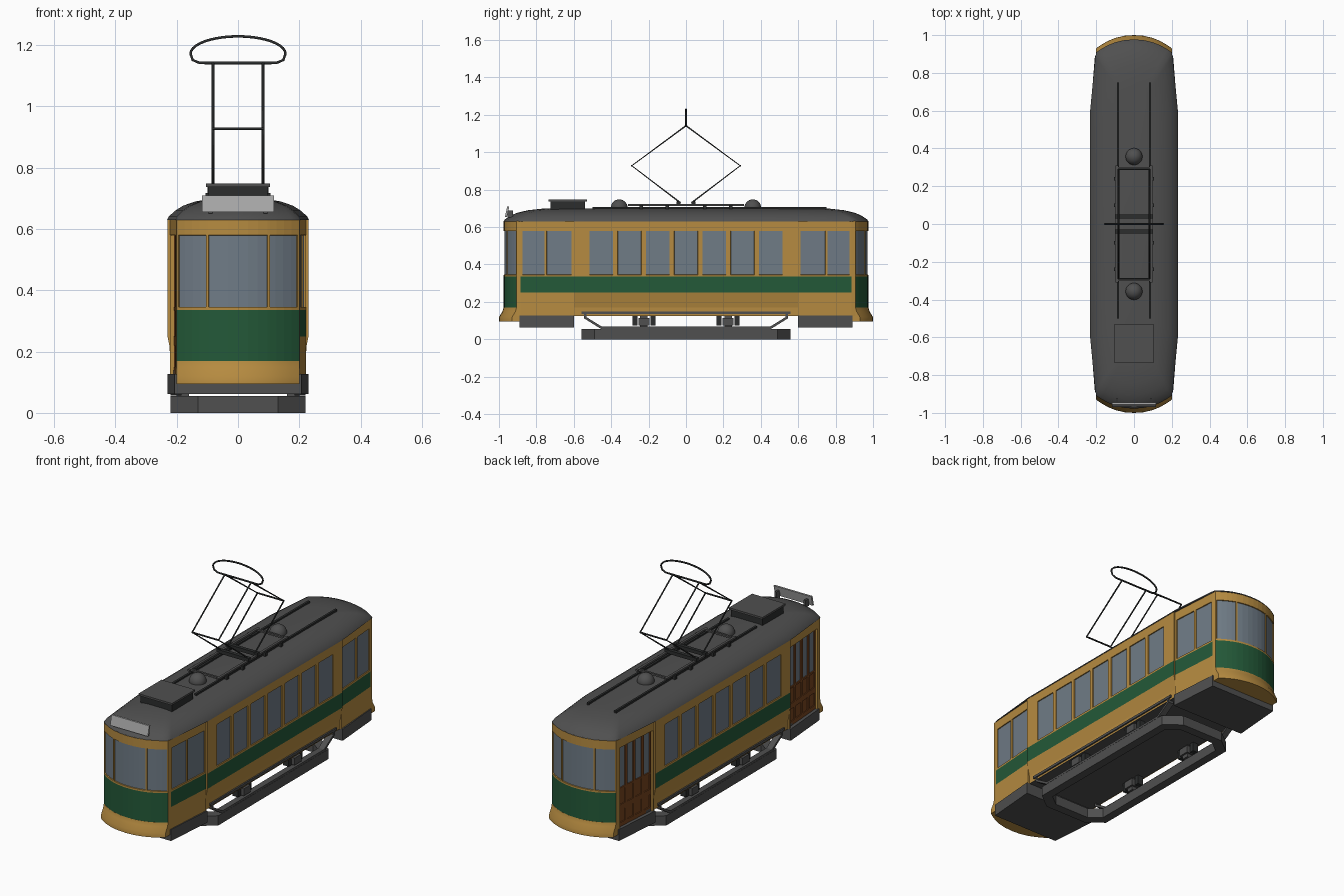
import bpy, bmesh, math
from mathutils import Vector

if "Cube" in bpy.data.objects:
    bpy.data.objects.remove(bpy.data.objects["Cube"])


def material(name, r, g, b):
    m = bpy.data.materials.new(name)
    m.diffuse_color = (r, g, b, 1)
    m.use_nodes = True
    m.node_tree.nodes["Principled BSDF"].inputs["Base Color"].default_value = m.diffuse_color
    return m


GOLD = material("gold paint", .47, .26, .052)
GREEN = material("green paint", .017, .10, .04)
GLASS = material("window glass", .16, .20, .24)
BROWN = material("door wood", .19, .06, .014)
GREY = material("roof grey", .08, .08, .08)
BLACK = material("black metal", .025, .027, .027)
SIGN = material("sign grey", .40, .40, .40)


def finish(name, bm, mats, smooth=False, fix=True):
    if fix:
        bmesh.ops.recalc_face_normals(bm, faces=bm.faces)
    me = bpy.data.meshes.new(name)
    bm.to_mesh(me)
    bm.free()
    for m in mats:
        me.materials.append(m)
    ob = bpy.data.objects.new(name, me)
    bpy.context.collection.objects.link(ob)
    if smooth:
        bpy.context.view_layer.objects.active = ob
        ob.select_set(True)
        bpy.ops.object.shade_smooth_by_angle(angle=math.radians(35))
        ob.select_set(False)
    return ob


def loft(name, loops, mat, smooth=False, closed=False):
    """Skin through loops of equal length; cap the ends, or join last to first."""
    bm = bmesh.new()
    rows = [[bm.verts.new(p) for p in lp] for lp in loops]
    n = len(rows[0])
    for a, b in zip(rows, rows[1:] + (rows[:1] if closed else [])):
        for i in range(n):
            j = (i + 1) % n
            bm.faces.new((a[i], a[j], b[j], b[i]))
    if not closed:
        bm.faces.new(rows[0][::-1])
        bm.faces.new(rows[-1])
    return finish(name, bm, [mat], smooth)


def flat(pts, z):
    return [(x, y, z) for x, y in pts]


def box(name, x0, x1, y0, y1, z0, z1, mat):
    pts = [(x0, y0), (x1, y0), (x1, y1), (x0, y1)]
    return loft(name, [flat(pts, z0), flat(pts, z1)], mat)


def tube(name, pts, r, mat, cyclic=False):
    cu = bpy.data.curves.new(name, 'CURVE')
    cu.dimensions = '3D'
    cu.bevel_depth, cu.bevel_resolution, cu.use_fill_caps = r, 1, True
    sp = cu.splines.new('POLY')
    sp.points.add(len(pts) - 1)
    for p, co in zip(sp.points, pts):
        p.co = (*co, 1)
    sp.use_cyclic_u = cyclic
    tmp = bpy.data.objects.new(name + "_path", cu)
    me = bpy.data.meshes.new_from_object(tmp)
    bpy.data.objects.remove(tmp)
    me.materials.clear()
    me.materials.append(mat)
    bpy.context.collection.objects.link(bpy.data.objects.new(name, me))


def nose_y(x):
    return .905 + .07 * (1 - (abs(x) / .2) ** 2.2)


# --- Body walls: plan stations for one quarter, each with a tag for its bay
# W window bay, M side wall, P plain post, D door frame, G door leaf, N nose pane, Q nose post
def quarter(door):
    pts, tags = [(.23, 0.0)], []

    def add(x, y, tag):
        pts.append((x, y))
        tags.append(tag)
    for k in range(4):
        add(.23, .0635 + .151 * k, 'W')
        add(.23, .0875 + .151 * k if k < 3 else .6, 'M')
    add(.222, .6, 'P')
    if door:
        bays = [(.61, 'P')]
        for k in range(4):
            y = .61 + .067 * k
            bays += [(y + .009, 'D'), (y + .058, 'G'), (y + .067, 'D')]
        bays.append((.885, 'P'))
    else:
        bays = [(.612, 'M'), (.745, 'W'), (.757, 'M'), (.875, 'W'), (.885, 'M')]
    for y, t in bays:
        add(.222 - .019 * (y - .6) / .285, y, t)
    add(.2, .905, 'P')
    for x, t in zip((.195, .175, .15, .125, .105, .097, .065, .033, 0), 'QNNNNQNNN'):
        add(x, nose_y(x), t)
    return pts, tags


# fix pane count: three and a half panes per half side
def trimmed(door):
    pts, tags = quarter(door)
    return pts, tags


stations = []
for sx, sy, door in ((1, 1, 0), (-1, 1, 1), (-1, -1, 1), (1, -1, 0)):
    pts, tags = trimmed(door)
    pts = [(sx * x, sy * y) for x, y in pts]
    if sx * sy < 0:
        pts, tags = pts[::-1], tags[::-1]
    stations += list(zip(pts, tags))

levels = [.125, .15, .17, .19, .22, .25, .335, .345, .58, .632]


def wall_point(p, z):
    x, y = p
    if abs(x) > .229 and z < .25:            # lower side panel tucks inward
        x = math.copysign(.23 - .016 * min(1, (.25 - z) / .08), x)
    return x, y, z


def paint(tag, z):
    if tag in 'WNG' and .345 < z < .58:
        return 2
    if tag in 'DG' and z < .58:
        return 3
    if tag in 'WM' and .25 < z < .335 or tag in 'NQ' and .17 < z < .335:
        return 1
    return 0


bm = bmesh.new()
grid = [[bm.verts.new(wall_point(p, z)) for p, _ in stations] for z in levels]
doors, glass, door_glass, panels = [], [], [], []
n = len(stations)
for k in range(len(levels) - 1):
    zc = (levels[k] + levels[k + 1]) / 2
    for i in range(n):
        j = (i + 1) % n
        tag = stations[i][1]
        f = bm.faces.new((grid[k][i], grid[k][j], grid[k + 1][j], grid[k + 1][i]))
        f.material_index = paint(tag, zc)
        if tag in 'DG' and zc < .58:
            doors.append(f)
        if f.material_index == 2:
            (door_glass if tag == 'G' else glass).append(f)
        if tag == 'G' and (.15 < zc < .22 or .25 < zc < .335):
            panels.append(f)
bm.normal_update()
for faces, depth, rim in ((doors, .012, 0), (glass, .005, 0), (door_glass, .005, 3), (panels, .004, 3)):
    res = bmesh.ops.inset_region(bm, faces=faces, thickness=.001, depth=-depth,
                                 use_even_offset=True, use_boundary=True)
    for f in res['faces']:
        f.material_index = rim
finish("body_walls", bm, [GOLD, GREEN, GLASS, BROWN], fix=False)


# --- Roof and floor from a simplified plan outline
def ring(q):
    a = q + [(-x, y) for x, y in q[-2::-1]]
    return a + [(-x, -y) for x, y in a]


plan = ring([(.23, .6), (.203, .885)] + [(x, nose_y(x)) for x in (.197, .175, .14, .1, .05, 0)])
layers = [(-.002, -.002, .63), (.005, .008, .642), (.025, .035, .66), (.05, .07, .676),
          (.09, .13, .69), (.15, .22, .70)]
loft("roof", [[(x * (1 - dx / .23), y * (1 - dy / .975), z) for x, y in plan]
              for dx, dy, z in layers], GREY, True)
inner = [(x * .92, y * .99) for x, y in plan]
loft("floor", [flat(inner, .126), flat(inner, .14)], GREY)

# --- Flared end skirts and step boxes
xs = [.2, .175, .14, .1, .05, 0, -.05, -.1, -.14, -.175, -.2]
for s, end in ((-1, "front"), (1, "rear")):
    loops = [[(x, s * (nose_y(x) + d), z) for x in xs] + [(-.2, s * .89, z), (.2, s * .89, z)]
             for z, d in ((.17, .001), (.15, .006), (.12, .024), (.095, .025))]
    loft(end + "_skirt", loops, GOLD, True)
    step = [(.23, s * .6), (.207, s * .89), (-.207, s * .89), (-.23, s * .6)]
    loft(end + "_step_box", [flat(step, .062), flat(step, .127)], GREY)


# --- Truck: guard ring, side trusses, axle boxes
def octagon(x, y, cx, cy, z):
    return [(a * u, b * v, z) for a, b, sw in ((1, 1, 0), (-1, 1, 1), (-1, -1, 0), (1, -1, 1))
            for u, v in ([(x, cy), (cx, y)] if not sw else [(cx, y), (x, cy)])]


o, i_ = (.22, .56, .13, .49), (.172, .51, .108, .46)
loft("guard_ring", [octagon(*o, 0), octagon(*o, .055), octagon(*i_, .055), octagon(*i_, 0)],
     GREY, closed=True)
outer = [(.545, .14), (.545, .112), (.455, .056)]
inside = [(.533, .14), (.533, .119), (.45, .068)]
truss = outer + [(-y, z) for y, z in outer[::-1]] + [(-y, z) for y, z in inside] + inside[::-1]
for s, side in ((-1, "left"), (1, "right")):
    loft(side + "_truss", [[(s * x, y, z) for y, z in truss] for x in (.185, .22)], GREY)
    box(side + "_truss_rail", s * .185, s * .222, -.56, .56, .135, .149, GREY)
    for e in (-1, 1):
        y = e * .225
        box(side + "_axle_box", s * .15, s * .215, y - .03, y + .03, .075, .115, GREY)
        box(side + "_axle_hanger", s * .16, s * .2, y - .02, y + .02, .055, .135, GREY)
        for d in (-.048, .048):
            box(side + "_spring", s * .165, s * .2, y + d - .013, y + d + .013, .075, .135, BLACK)

# --- Roof equipment
for s, end in ((-1, "front"), (1, "rear")):
    bm = bmesh.new()
    bmesh.ops.create_uvsphere(bm, u_segments=20, v_segments=12, radius=.045)
    bmesh.ops.translate(bm, verts=bm.verts, vec=(0, s * .357, .703))
    finish(end + "_roof_dome", bm, [GREY], True)
box("resistor_box", -.097, .097, -.725, -.54, .69, .737, BLACK)
box("resistor_lid", -.104, .104, -.735, -.53, .737, .748, GREY)
board = [(-.968, .655), (-.957, .655), (-.945, .71), (-.956, .71)]
loft("route_board", [[(x, y, z) for y, z in board] for x in (-.117, .117)], SIGN)
for s in (-1, 1):
    box("board_bracket", s * .09 - .006, s * .09 + .006, -.955, -.925, .65, .69, GREY)
    box("roof_strip", s * .085 - .006, s * .085 + .006, -.5, .75, .69, .708, BLACK)

# --- Pantograph: base frame, folding arms, contact bow
for s in (-1, 1):
    box("pantograph_rail", s * .09 - .007, s * .09 + .007, -.31, .31, .714, .724, GREY)
    for y in (-.24, -.1, .1, .24):
        box("insulator", s * .096 - .01, s * .096 + .01, y - .009, y + .009, .69, .718, BLACK)
    for e in (-1, 1):
        tube("pantograph_arm", [(s * .082, e * .03, .73), (s * .082, e * .29, .928),
                                (s * .082, 0, 1.142)], .0045, BLACK)
    tube("knee_bar", [(-.082, s * .29, .928), (.082, s * .29, .928)], .0045, BLACK)
    box("base_bar", -.1, .1, s * .04 - .01, s * .04 + .01, .718, .738, BLACK)
    box("frame_end", -.097, .097, s * .295 - .006, s * .295 + .006, .714, .724, GREY)
bow = [(.125 * t / 3, 0, 1.142) for t in range(-3, 4)] + [(.148, 0, 1.152)]
bow += [(.155 * math.cos(a), 0, 1.172 + .057 * math.sin(a))
        for a in (math.pi * k / 20 for k in range(21))] + [(-.148, 0, 1.152)]
tube("contact_bow", bow, .0048, BLACK, True)
